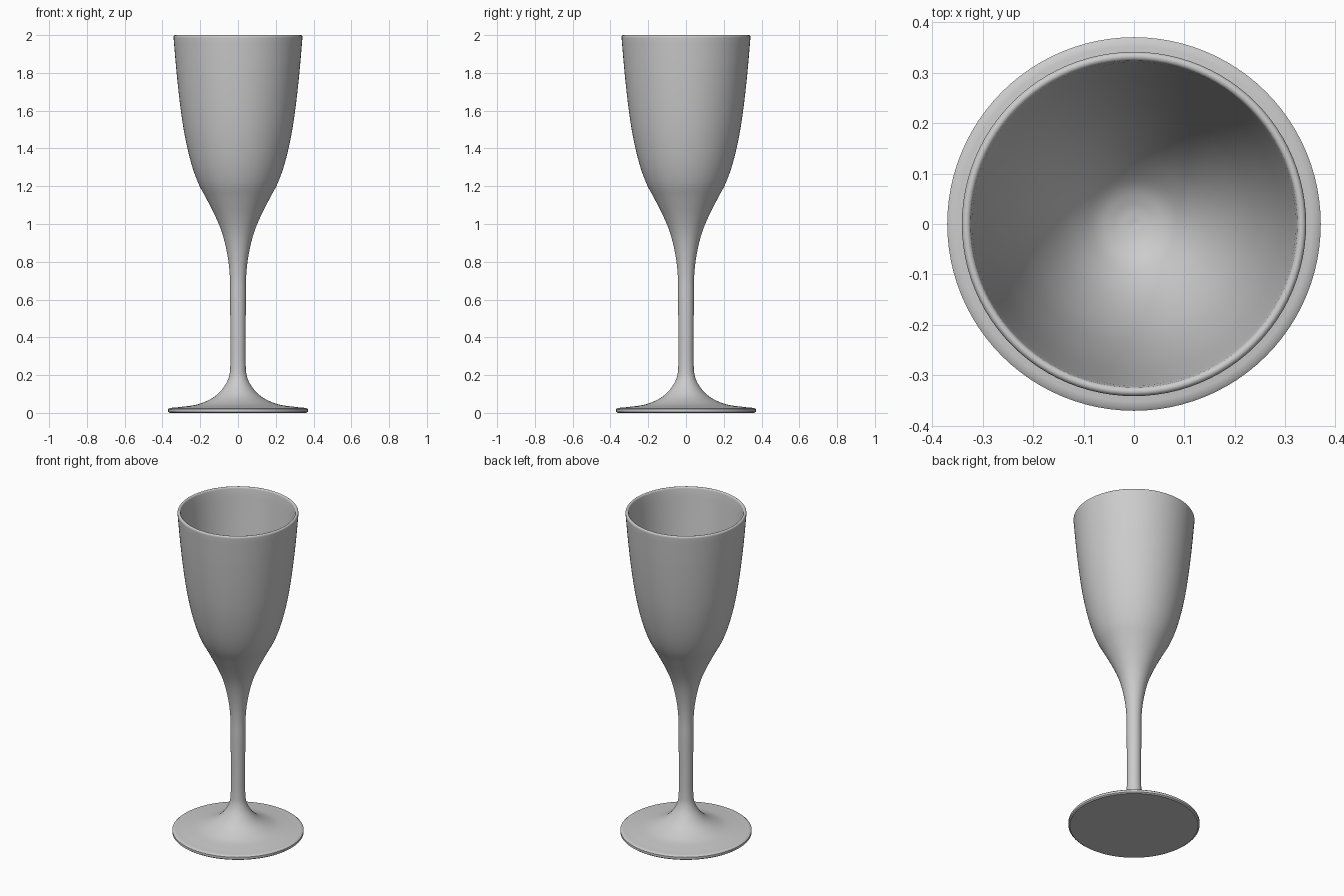
import bpy, bmesh, math
from mathutils import Vector

if "Cube" in bpy.data.objects:
    bpy.data.objects.remove(bpy.data.objects["Cube"])


def smooth_path(points, steps=6):
    """Catmull-Rom curve through (radius, height) points."""
    p = [Vector((r, 0, z)) for r, z in points]
    p = [2 * p[0] - p[1]] + p + [2 * p[-1] - p[-2]]
    out = []
    for a, b, c, d in zip(p, p[1:], p[2:], p[3:]):
        for i in range(steps):
            t = i / steps
            out.append(0.5 * (2 * b + (c - a) * t + (2 * a - 5 * b + 4 * c - d) * t**2
                              + (3 * b - a - 3 * c + d) * t**3))
    return out + [p[-2]]


def lathe(name, path, sides=96):
    bm = bmesh.new()
    verts = [bm.verts.new(co) for co in path]
    edges = [bm.edges.new(pair) for pair in zip(verts, verts[1:])]
    bmesh.ops.spin(bm, geom=verts + edges, cent=(0, 0, 0), axis=(0, 0, 1),
                   angle=math.tau, steps=sides)
    bmesh.ops.remove_doubles(bm, verts=bm.verts, dist=0.0002)
    bmesh.ops.recalc_face_normals(bm, faces=bm.faces)
    mesh = bpy.data.meshes.new(name)
    bm.to_mesh(mesh)
    bm.free()
    obj = bpy.data.objects.new(name, mesh)
    bpy.context.collection.objects.link(obj)
    bpy.context.view_layer.objects.active = obj
    obj.select_set(True)
    bpy.ops.object.shade_smooth_by_angle(angle=math.radians(35))
    return obj


# foot: flat underside and thin rim
foot = [Vector(v) for v in ((0, 0, 0), (0.362, 0, 0), (0.37, 0, 0.006), (0.37, 0, 0.02))]

# outside: foot top, stem, and flaring bowl
outside = smooth_path([
    (0.362, 0.026), (0.30, 0.032), (0.21, 0.046), (0.13, 0.082), (0.08, 0.13),
    (0.05, 0.185), (0.041, 0.25), (0.040, 0.40), (0.042, 0.60), (0.043, 0.72),
    (0.055, 0.83), (0.080, 0.94), (0.115, 1.03), (0.165, 1.13), (0.212, 1.22),
    (0.25, 1.33), (0.282, 1.47), (0.305, 1.62), (0.325, 1.80), (0.341, 1.985)])

# rounded lip
lip = [Vector((0.332 + 0.009 * math.cos(a), 0, 1.99 + 0.01 * math.sin(a)))
       for a in (math.pi * i / 8 for i in range(9))]

# inside of the bowl
inside = smooth_path([
    (0.320, 1.97), (0.303, 1.80), (0.283, 1.62), (0.259, 1.47), (0.227, 1.33),
    (0.188, 1.22), (0.14, 1.13), (0.085, 1.065), (0.04, 1.04), (0, 1.033)])

lathe("flute_glass", foot + outside + lip + inside)
